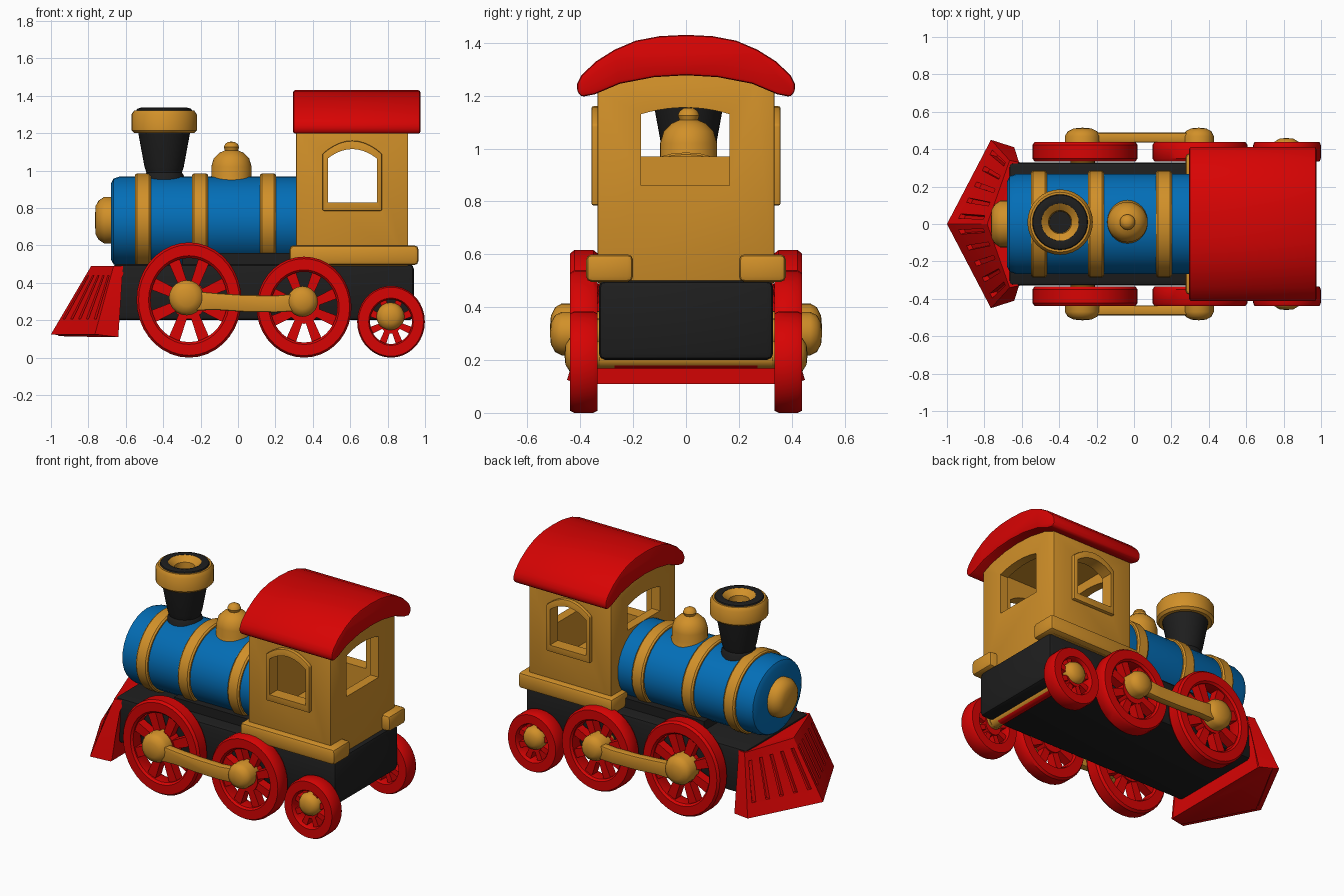
import bpy, bmesh, math
from mathutils import Vector

if "Cube" in bpy.data.objects:
    bpy.data.objects.remove(bpy.data.objects["Cube"])


def material(name, rgb):
    m = bpy.data.materials.new(name)
    m.diffuse_color = (*rgb, 1)
    m.use_nodes = True
    m.node_tree.nodes["Principled BSDF"].inputs["Base Color"].default_value = m.diffuse_color
    return m


RED = material("red", (0.68, 0.001, 0.001))
GOLD = material("gold", (0.64, 0.28, 0.022))
BLUE = material("blue", (0.001, 0.155, 0.47))
BLACK = material("charcoal", (0.013, 0.013, 0.013))


def finish(name, bm, mat, bevel=0):
    bmesh.ops.recalc_face_normals(bm, faces=bm.faces)
    if bevel:
        edges = [e for e in bm.edges if len(e.link_faces) == 2 and e.calc_face_angle() > 0.6]
        bmesh.ops.bevel(bm, geom=edges, offset=bevel, segments=2, profile=0.5, affect='EDGES')
    me = bpy.data.meshes.new(name)
    bm.to_mesh(me)
    bm.free()
    me.materials.append(mat)
    ob = bpy.data.objects.new(name, me)
    bpy.context.collection.objects.link(ob)
    return ob


def prism(name, pts, axis, a, b, mat, bevel=0):
    """Extrude a (y,z) profile along x, or an (x,z) profile along y."""
    bm = bmesh.new()
    place = (lambda p, h: (h, p[0], p[1])) if axis == 'x' else (lambda p, h: (p[0], h, p[1]))
    lo = [bm.verts.new(place(p, a)) for p in pts]
    hi = [bm.verts.new(place(p, b)) for p in pts]
    bm.faces.new(lo)
    bm.faces.new(hi)
    for i in range(len(pts)):
        j = (i + 1) % len(pts)
        bm.faces.new((lo[i], lo[j], hi[j], hi[i]))
    return finish(name, bm, mat, bevel)


def rect(a0, a1, b0, b1):
    return [(a0, b0), (a1, b0), (a1, b1), (a0, b1)]


def arch(a0, a1, b0, spring, top, n=10):
    """Rectangle with a curved top."""
    c, h = (a0 + a1) / 2, (a1 - a0) / 2
    curve = [(c + h * t, spring + (top - spring) * (1 - t * t))
             for t in (1 - 2 * i / n for i in range(n + 1))]
    return [(a0, b0), (a1, b0)] + curve


def lathe(name, prof, mat, place, segs=32):
    """Spin an (r,h) profile; place maps local (a,b,h) to the world."""
    bm = bmesh.new()
    vs = [bm.verts.new((r, 0, h)) for r, h in prof]
    es = [bm.edges.new(p) for p in zip(vs, vs[1:])]
    bmesh.ops.spin(bm, geom=vs + es, axis=(0, 0, 1), cent=(0, 0, 0), steps=segs, angle=math.tau)
    bmesh.ops.remove_doubles(bm, verts=bm.verts, dist=1e-4)
    for v in bm.verts:
        v.co = place(*v.co)
    return finish(name, bm, mat)


def hulls(name, groups, mat, bevel=0):
    """One mesh made from several convex hulls."""
    bm = bmesh.new()
    for pts in groups:
        r = bmesh.ops.convex_hull(bm, input=[bm.verts.new(p) for p in pts])
        bmesh.ops.delete(bm, geom=list({v for v in r["geom_interior"]}), context='VERTS')
    bmesh.ops.dissolve_limit(bm, angle_limit=0.02, verts=bm.verts, edges=bm.edges)
    return finish(name, bm, mat, bevel)


def cut(ob, cutters):
    for c in cutters:
        c.hide_render = True
        m = ob.modifiers.new("cut", 'BOOLEAN')
        m.operation, m.object, m.solver = 'DIFFERENCE', c, 'EXACT'
    dg = bpy.context.evaluated_depsgraph_get()
    me = bpy.data.meshes.new_from_object(ob.evaluated_get(dg))
    ob.modifiers.clear()
    ob.data = me


# Chassis with the saddle under the boiler
prism("chassis", rect(-0.33, 0.33, 0.2, 0.5), 'x', -0.67, 0.94, BLACK, 0.025)
prism("boiler_saddle", rect(-0.24, 0.24, 0.45, 0.56), 'x', -0.3, 0.32, BLACK)

# Boiler, bands and round front plate
ZB = 0.728
along_x = lambda a, b, h: (h, a, ZB + b * 0.9)
lathe("boiler", [(0, -0.68), (0.225, -0.68), (0.255, -0.665), (0.268, -0.63), (0.268, 0.33), (0, 0.33)],
      BLUE, along_x)
for x in (-0.508, -0.203, 0.16):
    lathe("boiler_band", [(0.25, x - 0.042), (0.278, x - 0.042), (0.286, x - 0.032), (0.286, x + 0.032),
                          (0.278, x + 0.042), (0.25, x + 0.042)], GOLD, along_x)
lathe("front_lamp", [(0, -0.765), (0.075, -0.762), (0.105, -0.745), (0.125, -0.715), (0.125, -0.66)],
      GOLD, lambda a, b, h: (h, a, 0.735 + b))

# Chimney
stack = lambda a, b, h: (-0.395 + a, 0.01 + b, h)
lathe("chimney", [(0.115, 0.92), (0.105, 0.975), (0.095, 0.99), (0.105, 1.02), (0.14, 1.21), (0, 1.21)],
      BLACK, stack)
lathe("chimney_collar", [(0.1, 1.2), (0.16, 1.2), (0.175, 1.215), (0.175, 1.3), (0.16, 1.322), (0.1, 1.322)],
      GOLD, stack)
lathe("chimney_rim", [(0.152, 1.315), (0.145, 1.33), (0.12, 1.338), (0.1, 1.333), (0.095, 1.315)],
      BLACK, stack)
lathe("chimney_lining", [(0.1, 1.332), (0.09, 1.325), (0.062, 1.3), (0.058, 1.21)], GOLD, stack)

# Steam dome
lathe("steam_dome", [(0.12, 0.93), (0.108, 0.97), (0.108, 1.02), (0.095, 1.065), (0.065, 1.095), (0.035, 1.108),
                     (0.041, 1.125), (0.034, 1.142), (0.018, 1.153), (0, 1.155)],
      GOLD, lambda a, b, h: (-0.035 + a, 0.01 + b, h))

# Cab: hollow arched body with windows on all four sides
cab = prism("cab", arch(-0.335, 0.335, 0.49, 1.225, 1.305), 'x', 0.31, 0.91, GOLD, 0.008)
side_window = prism("side_window_cutter", arch(0.48, 0.742, 0.83, 1.065, 1.115), 'y', -0.6, 0.6, GOLD)
cutters = [
    prism("cab_inside_cutter", rect(-0.275, 0.275, 0.62, 1.215), 'x', 0.37, 0.85, GOLD),
    side_window,
    prism("back_window_cutter", arch(-0.17, 0.165, 0.86, 1.13, 1.155), 'x', 0.8, 1.0, GOLD),
    prism("front_window_cutter", arch(-0.17, 0.165, 0.97, 1.13, 1.155), 'x', 0.2, 0.4, GOLD)]
cut(cab, cutters)
for s in (-1, 1):
    frame = prism("side_window_frame", arch(0.452, 0.77, 0.785, 1.09, 1.16), 'y', s * 0.32, s * 0.358, GOLD, 0.008)
    cut(frame, [side_window])
    # Running board under the cab
    prism("running_board", rect(min(s * 0.2, s * 0.378), max(s * 0.2, s * 0.378), 0.495, 0.6), 'x',
          0.275, 0.965, GOLD, 0.022)
for c in cutters:
    bpy.data.objects.remove(c)

# Arched roof
half = [(0, 1.43), (0.1, 1.425), (0.19, 1.408), (0.27, 1.374), (0.34, 1.33), (0.395, 1.278), (0.412, 1.245),
        (0.412, 1.215), (0.395, 1.195), (0.345, 1.205), (0.25, 1.245), (0.12, 1.27), (0, 1.277)]
prism("roof", half + [(-y, z) for y, z in half[-2:0:-1]], 'x', 0.295, 0.975, RED, 0.012)


# Wheels: (name, x, z radius, x radius, inner rim ratio, hub x, hub z, hub radius, hub outer y)
WHEELS = [("front", -0.262, 0.308, 0.281, 0.73, -0.275, 0.32, 0.094, 0.515),
          ("middle", 0.353, 0.27, 0.254, 0.7, 0.345, 0.3, 0.082, 0.515),
          ("rear", 0.818, 0.192, 0.181, 0.62, 0.815, 0.22, 0.075, 0.46)]
for s in (-1, 1):
    for name, x, rz, rx, k, hx, hz, hr, hy in WHEELS:
        place = lambda a, b, h: (x + a * rx / rz, s * h, rz + b)
        lathe(name + "_wheel_rim",
              [(rz * q, h) for q, h in ((k, .35), (k + .03, .335), (.96, .335), (1, .35), (1, .422), (.96, .438),
                                        (k + .04, .438), (k, .425), (k, .35))], RED, place, 36)
        lathe(name + "_wheel_centre", [(0, .345), (.33 * rz, .345), (.33 * rz, .42), (0, .42)], RED, place, 24)
        spokes = []
        for i in range(8):
            t = math.tau * (i + 0.5) / 8
            c, d = math.cos(t), math.sin(t)
            spokes.append([place(r * c - w * d, r * d + w * c, h) for h in (0.355, 0.415)
                           for r, e in ((0.2 * rz, 0.08), (0.78 * rz, 0.11)) for w in (-e * rz, e * rz)])
        hulls(name + "_wheel_spokes", spokes, RED)
        # Hub with its stub through to the inner side
        lathe(name + "_hub", [(0, hy), (hr * 0.5, hy - 0.004), (hr * 0.85, hy - 0.02), (hr, hy - 0.045),
                              (hr, 0.39), (hr * 0.7, 0.38), (hr * 0.7, 0.325), (0, 0.325)], GOLD,
              lambda a, b, h: (hx + a, s * h, hz + b), 20)
    # Coupling rod
    prism("coupling_rod", [(-0.275, 0.25), (-0.12, 0.255), (0.03, 0.245), (0.2, 0.242), (0.345, 0.25),
                           (0.345, 0.345), (0.2, 0.332), (0.03, 0.335), (-0.12, 0.345), (-0.275, 0.36)],
          'y', s * 0.435, s * 0.488, GOLD, 0.01)
# Rear axle: gold with a red underside between the wheels
axle = lathe("rear_axle", [(0, -0.36), (0.04, -0.36), (0.04, -0.27), (0.04, 0.27), (0.04, 0.36), (0, 0.36)], GOLD,
             lambda a, b, h: (0.818 + a, h, 0.208 + b), 16)
axle.data.materials.append(RED)
for f in axle.data.polygons:
    f.material_index = int(f.center.z < 0.185 and abs(f.center.y) < 0.27)

# Cowcatcher: solid recessed wedge with rails and slats on each slanted face
core, bars = [], []
for s in (-1, 1):
    A, B = Vector((-1.0, 0, 0.125)), Vector((-0.765, s * 0.45, 0.125))
    C, D = Vector((-0.665, s * 0.34, 0.49)), Vector((-0.785, 0, 0.49))
    inward = Vector((0.038, -s * 0.012, -0.004))

    def spot(u, v):
        return (A.lerp(B, u)).lerp(D.lerp(C, u), v)

    def bar(u0, u1, v0, v1):
        p = [spot(u, v) for u in (u0, u1) for v in (v0, v1)]
        bars.append(p + [q + inward * 1.6 for q in p])

    bar(0, 1, 0, 0.22)
    bar(0, 1, 0.86, 1)
    for i in range(6):
        m = i / 5
        bar(max(0, m - 0.072), min(1, m + 0.072), 0.1, 0.95)
    core += [p + inward for p in (A, B, C, D)]
    core += [Vector(p) for p in ((-0.64, s * 0.4, 0.11), (-0.62, s * 0.31, 0.485), (-0.73, s * 0.42, 0.11),
                                 (-0.96, 0, 0.115))]
    # Side cheek behind the last slat
    bars.append([Vector(B), Vector(C), Vector((-0.64, s * 0.41, 0.11)), Vector((-0.615, s * 0.33, 0.49)),
                 Vector((-0.7, s * 0.38, 0.115)), Vector((-0.64, s * 0.3, 0.485))])
hulls("cowcatcher_body", [core], RED)
hulls("cowcatcher_slats", bars, RED)

# Smooth shading with sharp edges kept
for ob in bpy.context.scene.objects:
    ob.select_set(True)
    bpy.context.view_layer.objects.active = ob
bpy.ops.object.shade_smooth_by_angle(angle=math.radians(35))
